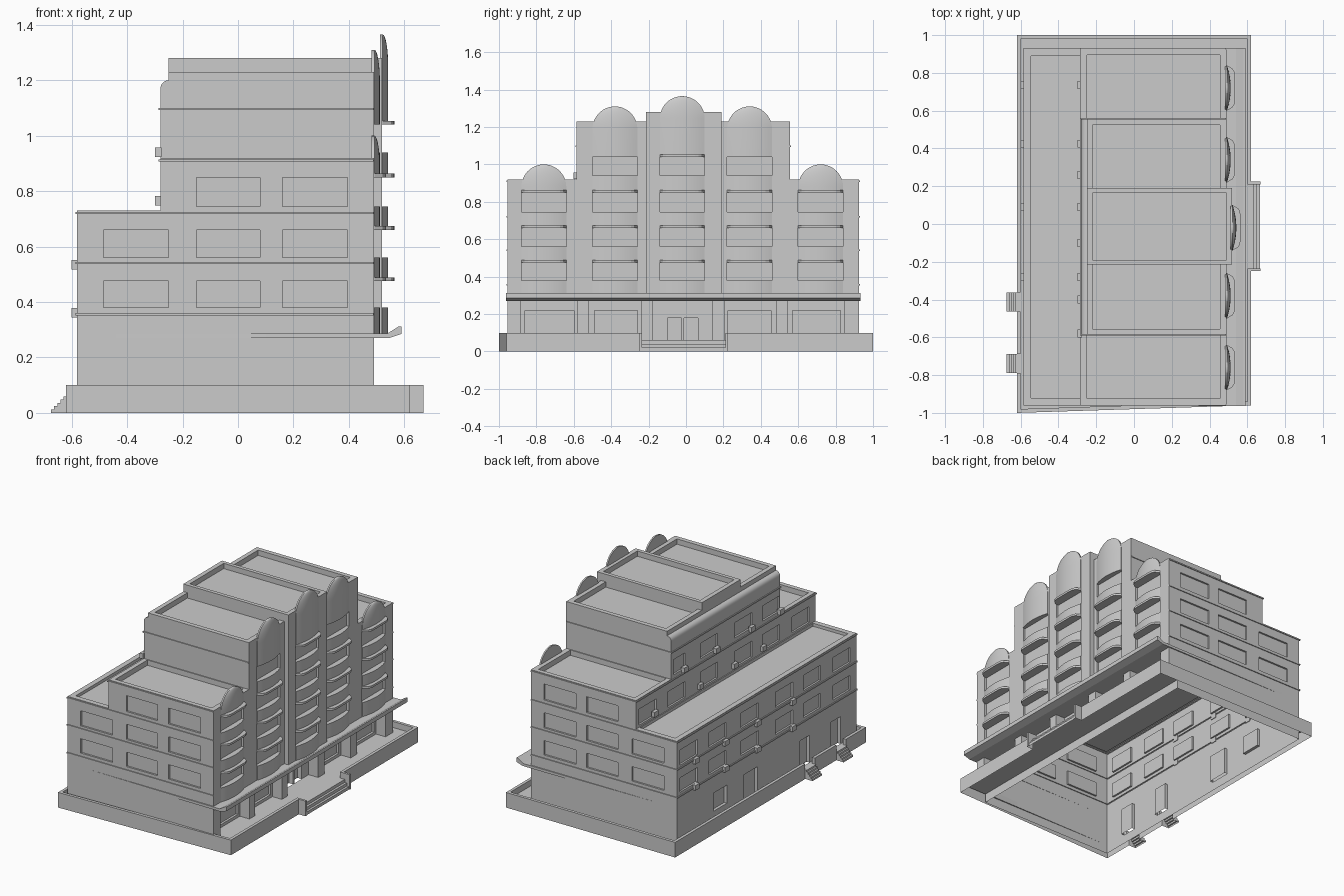
import bpy, bmesh, math

if "Cube" in bpy.data.objects:
    bpy.data.objects.remove(bpy.data.objects["Cube"])


def finish(name, bm, smooth=False):
    bmesh.ops.recalc_face_normals(bm, faces=bm.faces[:])
    me = bpy.data.meshes.new(name)
    bm.to_mesh(me)
    bm.free()
    ob = bpy.data.objects.new(name, me)
    bpy.context.collection.objects.link(ob)
    if smooth:
        bpy.ops.object.select_all(action='DESELECT')
        ob.select_set(True)
        bpy.context.view_layer.objects.active = ob
        bpy.ops.object.shade_smooth_by_angle(angle=math.radians(30))
    return ob


def block_shell(name, add, cut):
    """Union of boxes minus boxes (x0,x1,y0,y1,z0,z1), left open underneath."""
    add = [tuple(round(v, 4) for v in b) for b in add]
    cut = [tuple(round(v, 4) for v in b) for b in cut]
    axes = [sorted({v for b in add + cut for v in b[2 * a:2 * a + 2]}) for a in range(3)]
    idx = [{v: i for i, v in enumerate(ax)} for ax in axes]

    def cells(b):
        r = [range(idx[a][b[2 * a]], idx[a][b[2 * a + 1]]) for a in range(3)]
        return {(i, j, k) for i in r[0] for j in r[1] for k in r[2]}
    solid = set()
    for b in add:
        solid |= cells(b)
    for b in cut:
        solid -= cells(b)
    bm, verts = bmesh.new(), {}

    def vert(p):
        if p not in verts:
            verts[p] = bm.verts.new([axes[a][p[a]] for a in range(3)])
        return verts[p]
    floor = min(c[2] for c in solid)
    for c in solid:
        for a in range(3):
            for s in (0, 1):
                n = list(c)
                n[a] += 2 * s - 1
                if tuple(n) in solid or (a == 2 and s == 0 and c[2] == floor):
                    continue
                u, w = (a + 1) % 3, (a + 2) % 3
                ring = []
                for du, dw in ((0, 0), (1, 0), (1, 1), (0, 1)):
                    p = list(c)
                    p[a] += s
                    p[u] += du
                    p[w] += dw
                    ring.append(vert(tuple(p)))
                bm.faces.new(ring if s else ring[::-1])
    bmesh.ops.dissolve_limit(bm, angle_limit=0.01, verts=bm.verts[:], edges=bm.edges[:])
    return finish(name, bm)


def prism(name, pts, axis, lo, hi, smooth=False):
    """Extrude a profile along y (points are x,z) or z (points are x,y)."""
    bm = bmesh.new()
    put = (lambda p, t: (p[0], t, p[1])) if axis == 'y' else (lambda p, t: (p[0], p[1], t))
    a, b = [[bm.verts.new(put(p, t)) for p in pts] for t in (lo, hi)]
    bm.faces.new(a)
    bm.faces.new(b)
    for i in range(len(pts)):
        j = (i + 1) % len(pts)
        bm.faces.new((a[i], a[j], b[j], b[i]))
    return finish(name, bm, smooth)


def bow(bm, x, y, rows, power=2, n=14):
    """Bow-fronted slab lofted through rows of (z, half width, bulge)."""
    rings = []
    for z, w, d in rows:
        us = [2 * i / n - 1 for i in range(n + 1)]
        ring = [(x + 0.002 + d * (1 - abs(u) ** power), y + u * w, z) for u in us]
        ring += [(x - 0.008, y + w, z), (x - 0.008, y - w, z)]
        rings.append([bm.verts.new(p) for p in ring])
    for a, b in zip(rings, rings[1:]):
        for i in range(len(a)):
            j = (i + 1) % len(a)
            bm.faces.new((a[i], a[j], b[j], b[i]))
    bm.faces.new(rings[0])
    bm.faces.new(rings[-1])


Y0, Y1, YA, YB, YC, YD = -0.955, 0.925, -0.585, 0.555, -0.215, 0.19
WIN = [(0.38, 0.475), (0.56, 0.66), (0.745, 0.85), (0.94, 1.04)]
# bays: centre y, wall x, window rows, arch top
BAYS = [(-0.76, 0.49, 3, 1.0), (-0.38, 0.49, 4, 1.31), (-0.02, 0.52, 4, 1.365),
        (0.34, 0.49, 4, 1.31), (0.72, 0.49, 3, 1.0)]
BACK_DOORS = (-0.413, -0.738)

# terrace with rim, deck and both stairs
add = [(-0.62, 0.62, -1, 1, 0, 0.1)]
cut = [(-0.6, 0.6, -0.98, 0.98, 0.06, 0.1), (-0.58, 0.42, Y0, Y1, 0, 0.06),
       (0.6, 0.62, -0.235, 0.21, 0.06, 0.1)]
for y in (-0.25, 0.21):
    add.append((0.62, 0.67, y, y + 0.015, 0, 0.1))
for i in range(3):
    add.append((0.62, 0.636 + 0.015 * i, -0.235, 0.21, 0, 0.06 - 0.02 * i))
for y in BACK_DOORS:
    cut.append((-0.62, -0.6, y - 0.05, y + 0.05, 0.06, 0.1))
    for i in range(5):
        add.append((-0.63 - 0.011 * i, -0.62, y - 0.05, y + 0.05, 0, 0.06 - 0.012 * i))
terrace = block_shell("terrace", add, cut)
for v in terrace.data.vertices:
    if v.co.y < -0.97:
        v.co.y += 0.04 * (v.co.x + 0.62) / 1.24

# building masses
add = [(-0.58, 0.42, Y0, Y1, 0.06, 0.73), (0.42, 0.49, Y0, Y1, 0.27, 0.73),
       (-0.28, 0.49, Y0, Y1, 0.73, 0.92), (-0.28, 0.49, YA, YB, 0.92, 1.17),
       (-0.25, 0.49, YA, YB, 1.17, 1.23), (-0.25, 0.49, YC, YD, 1.23, 1.28),
       (0.49, 0.52, YC, YD, 0.27, 1.28)]
# shopfront piers
for a, b in ((Y0, -0.885), (-0.58, -0.52), (-0.24, -0.18), (0.14, 0.205), (0.48, 0.545), (0.845, Y1)):
    add.append((0.42, 0.49, a, b, 0.06, 0.27))
# string courses between storeys
e = 0.006
for z in (0.36, 0.545, 0.725):
    add.append((-0.58 - e, 0.488, Y0 - e, Y1 + e, z - 0.008, z))
add.append((-0.28 - e, 0.488, Y0 - e, Y1 + e, 0.907, 0.915))
add.append((-0.28 - e, 0.488, YA - e, YB + e, 1.092, 1.1))
# roof wells behind the parapets
cut = [(-0.545, -0.28 - e, Y0 + 0.035, Y1 - 0.035, 0.71, 0.73),
       (-0.25, 0.455, Y0 + 0.03, YA - e, 0.885, 0.92), (-0.25, 0.455, YB + e, Y1 - 0.03, 0.885, 0.92),
       (-0.22, 0.455, YA + 0.03, YC, 1.195, 1.23), (-0.22, 0.455, YD, YB - 0.03, 1.195, 1.23),
       (-0.22, 0.49, YC + 0.025, YD - 0.025, 1.245, 1.28)]
# side windows
for r, (z0, z1) in enumerate(WIN[:3]):
    for x0, x1 in ((-0.485, -0.25), (-0.15, 0.08), (0.16, 0.395))[(r == 2):]:
        cut.append((x0, x1, Y0 - e, Y0 + 0.012, z0, z1))
        cut.append((x0, x1, Y1 - 0.012, Y1 + e, z0, z1))
# back windows
for r, (z0, z1) in enumerate(WIN):
    x = -0.58 if r < 2 else -0.28
    for y in (0.8, 0.5, 0.16, -0.2, -0.49, -0.8):
        if r < 3 or abs(y) < 0.52:
            h = 0.06 if r == 3 and y == 0.5 else 0.09
            y = 0.47 if h == 0.06 else y
            cut.append((x - e, x + 0.012, y - h, y + h, z0, z1))
# ground floor back openings
for y in BACK_DOORS:
    cut.append((-0.58, -0.56, y - 0.05, y + 0.05, 0.06, 0.24))
cut += [(-0.58, -0.56, 0.08, 0.22, 0.06, 0.24), (-0.58, -0.56, 0.4, 0.54, 0.12, 0.24)]
# shop windows and entrance
for a, b in ((-0.86, -0.6), (-0.49, -0.26), (0.225, 0.455), (0.57, 0.825)):
    cut.append((0.405, 0.42, a, b, 0.08, 0.22))
cut += [(0.39, 0.42, -0.1, -0.025, 0.06, 0.18), (0.39, 0.42, -0.01, 0.065, 0.06, 0.18)]
# bay windows
for y, x, n, top in BAYS:
    for z0, z1 in WIN[:n]:
        cut.append((x - 0.015, x, y - 0.12, y + 0.12, z0, z1))
block_shell("building_shell", add, cut)

# rounded rear shoulder of the tower
arc = [(-0.25 - 0.03 * math.cos(t * math.pi / 12), 1.17 + 0.03 * math.sin(t * math.pi / 12)) for t in range(7)]
prism("rear_shoulder", arc + [(-0.25, 1.17)], 'y', YA, YB, True)

# entrance canopy with upturned lip and tapering side returns
prism("canopy", [(0.485, 0.27), (0.545, 0.27), (0.59, 0.285), (0.59, 0.312), (0.58, 0.312),
                 (0.54, 0.287), (0.485, 0.287)], 'y', Y0 - 0.008, Y1 + 0.008)
for side, y, s in (("left", Y0, -1), ("right", Y1, 1)):
    prism("canopy_return_" + side, [(-0.44, y), (0.1, y + 0.006 * s), (0.5, y + 0.008 * s), (0.5, y - 0.004 * s)],
          'z', 0.27, 0.287)

# bow-fronted bays with arched heads, and their window hoods
for i, (y, x, n, top) in enumerate(BAYS):
    bm, hoods = bmesh.new(), bmesh.new()
    w, d = 0.12, 0.02
    levels = [0.287] + [z for pair in WIN[:n] for z in pair]
    for z0, z1 in zip(levels[0:-1:2], levels[1:-1:2]):
        bow(bm, x, y, [(z0, w, d), (z1, w, d)])
    zc = top - w
    rows = [(levels[-1], w, d)]
    for k in range(13):
        t = math.radians(88) * k / 12
        rows.append((zc + w * math.sin(t), w * math.cos(t), d * math.cos(t)))
    bow(bm, x, y, rows)
    for z0, z1 in WIN[:n if i == 2 else 3]:
        bow(hoods, x, y, [(z1, w, 0.042), (z1 + 0.014, w, 0.042)], power=8)
    finish("bay_%d" % (i + 1), bm, True)
    finish("window_hoods_%d" % (i + 1), hoods)

# air conditioners on the back
units = [(-0.58, y, z) for y in (0.735, 0.425, 0.09, -0.28) for z in (0.362, 0.535)]
units += [(-0.28, y, 0.94) for y in (0.425, 0.09, -0.28, -0.58)]
units += [(-0.28, y, 0.765) for y in (0.735, 0.26, -0.1, -0.4)]
bm = bmesh.new()
for x, y, z in units:
    res = bmesh.ops.create_cube(bm, size=1)
    for v in res['verts']:
        v.co = (x - 0.008 + v.co.x * 0.024, y + v.co.y * 0.042, z + v.co.z * 0.034)
finish("air_conditioners", bm)
